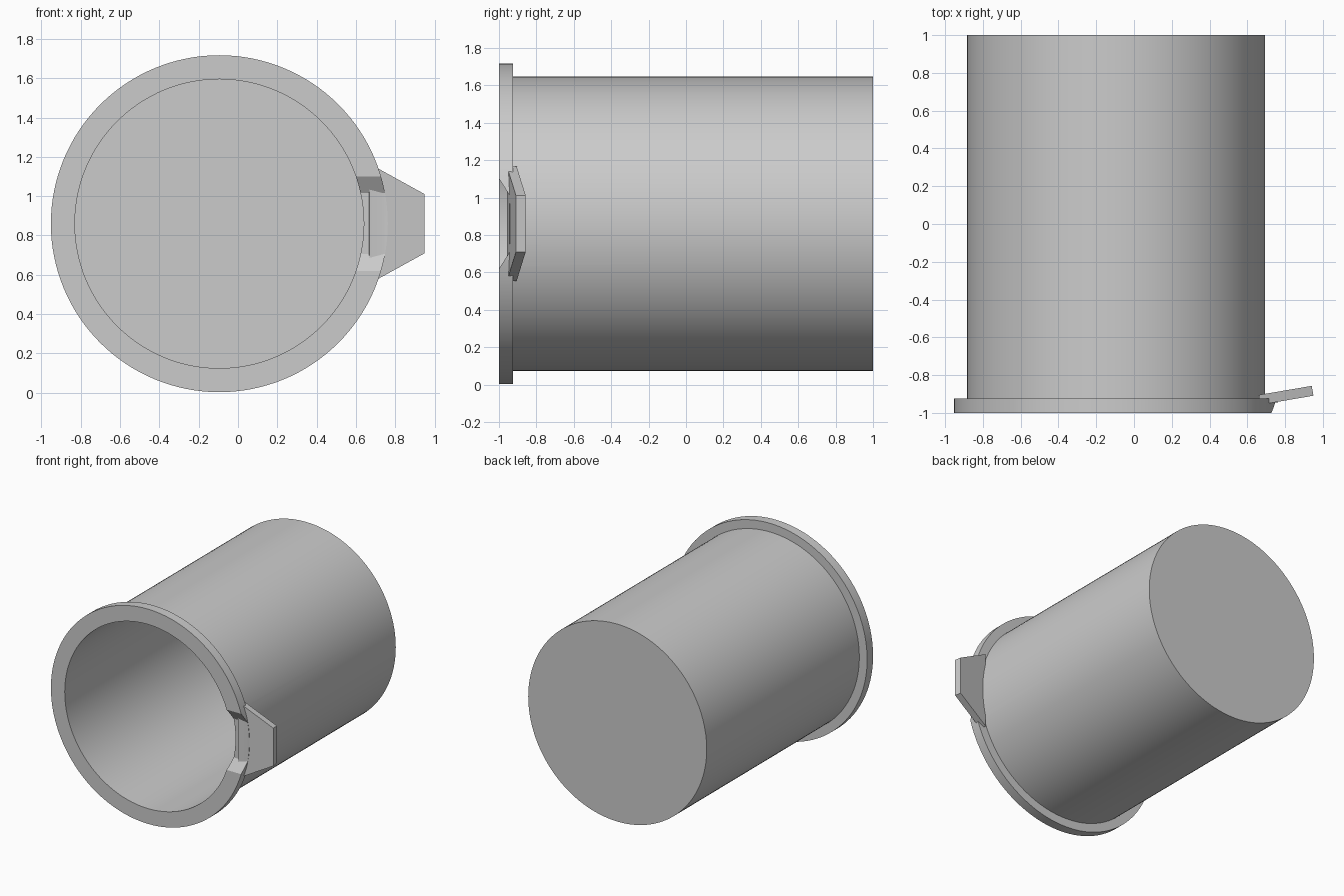
import bpy, bmesh, math

if "Cube" in bpy.data.objects:
    bpy.data.objects.remove(bpy.data.objects["Cube"])

CX, CZ = -0.095, 0.86     # centre of the vessel axis, which runs along y
SEG = 128


def make_object(name, bm):
    bmesh.ops.recalc_face_normals(bm, faces=bm.faces)
    mesh = bpy.data.meshes.new(name)
    bm.to_mesh(mesh)
    bm.free()
    obj = bpy.data.objects.new(name, mesh)
    bpy.context.collection.objects.link(obj)
    return obj


def revolve(name, profile):
    """Turn a closed (radius, y) profile about the vessel axis; ends lie on the axis."""
    bm = bmesh.new()
    rings = []
    for r, y in profile:
        if r == 0:
            rings.append([bm.verts.new((CX, y, CZ))])
        else:
            rings.append([bm.verts.new((CX + r * math.cos(2 * math.pi * i / SEG), y,
                                        CZ + r * math.sin(2 * math.pi * i / SEG)))
                          for i in range(SEG)])
    for a, b in zip(rings, rings[1:]):
        if len(a) == 1 or len(b) == 1:
            bm.faces.new(a if len(a) > 1 else b)
            bm.verts.remove(a[0] if len(a) == 1 else b[0])
            continue
        for i in range(SEG):
            j = (i + 1) % SEG
            bm.faces.new((a[i], a[j], b[j], b[i]))
    return make_object(name, bm)


def tapered_block(name, section):
    """Solid mirrored about z = CZ from a loop of (x, y, half height) points."""
    bm = bmesh.new()
    top = [bm.verts.new((x, y, CZ + h)) for x, y, h in section]
    low = [bm.verts.new((x, y, CZ - h)) for x, y, h in section]
    bm.faces.new(top)
    bm.faces.new(low[::-1])
    n = len(section)
    for i in range(n):
        j = (i + 1) % n
        bm.faces.new((top[i], low[i], low[j], top[j]))
    return make_object(name, bm)


def boolean(target, tool, operation):
    mod = target.modifiers.new(operation.lower(), 'BOOLEAN')
    mod.operation, mod.solver, mod.object = operation, 'EXACT', tool
    bpy.context.view_layer.objects.active = target
    bpy.ops.object.modifier_apply(modifier=mod.name)
    bpy.data.objects.remove(tool)


# hollow vessel with closed back and flanged open front
vessel = revolve("flanged_cup", [
    (0, 1), (0.788, 1), (0.788, -0.925), (0.857, -0.925), (0.857, -1),
    (0.735, -1), (0.735, 0.94), (0, 0.94)])

# slanted-sided notch through the rim
notch = tapered_block("notch_cutter", [
    (0.4, -1.02, 0.272), (1.0, -1.02, 0.272), (1.0, -0.945, 0.155), (0.4, -0.945, 0.155)])
boolean(vessel, notch, 'DIFFERENCE')

# tilted trapezoid spout tab
tab = tapered_block("spout_tab", [
    (0.669, -0.957, 0.305), (0.950, -0.909, 0.15), (0.941, -0.857, 0.15), (0.660, -0.905, 0.305)])
boolean(vessel, tab, 'UNION')

# smooth walls, crisp edges
bpy.ops.object.select_all(action='DESELECT')
vessel.select_set(True)
bpy.context.view_layer.objects.active = vessel
bpy.ops.object.shade_smooth_by_angle(angle=math.radians(30))
